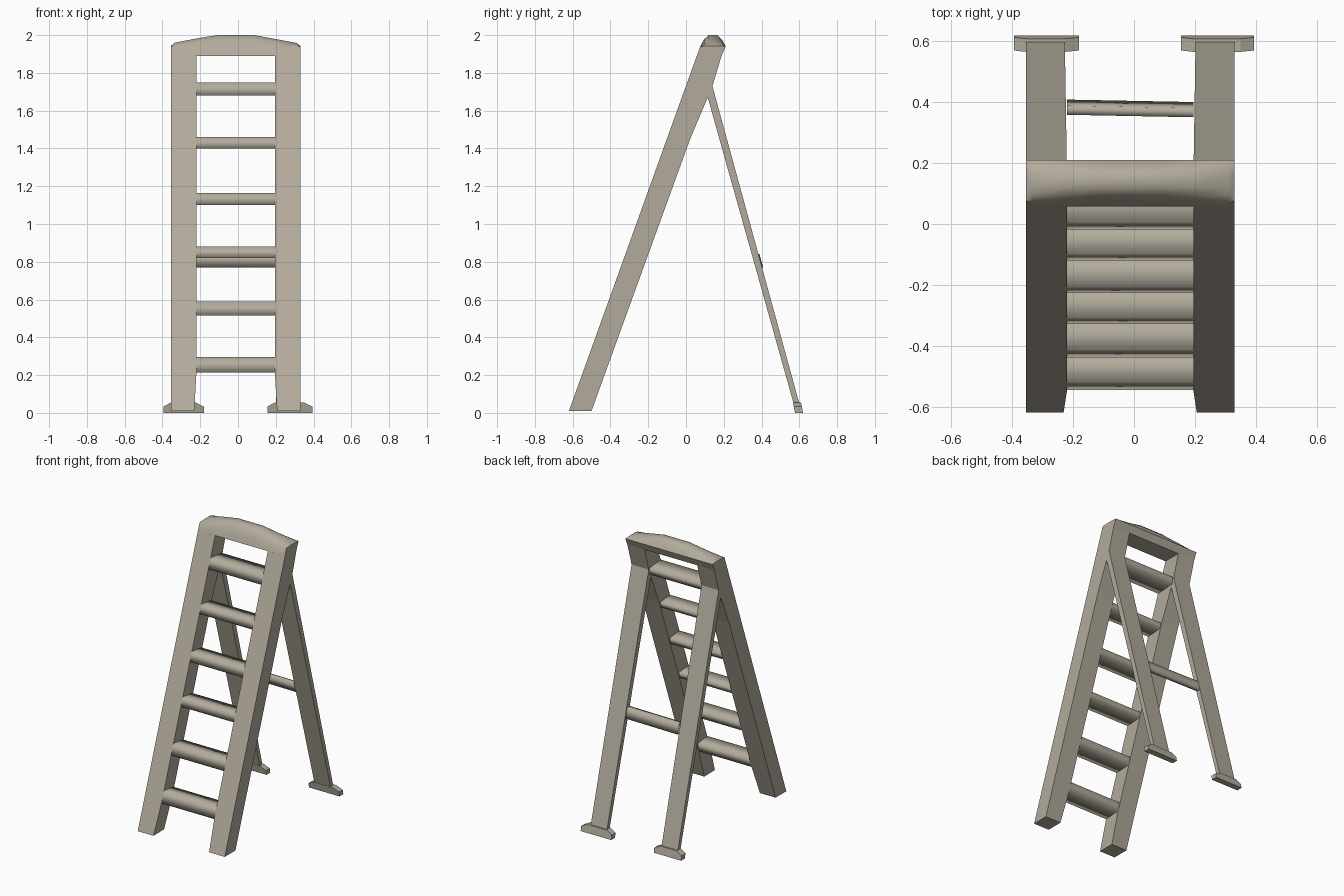
import bpy, bmesh

if "Cube" in bpy.data.objects:
    bpy.data.objects.remove(bpy.data.objects["Cube"])

CX = -0.0125   # centre line of the ladder frame
HALF = 0.3425  # half of its outer width

# warm grey paint
paint = bpy.data.materials.new("warm_grey")
paint.diffuse_color = (0.45, 0.41, 0.335, 1)
paint.use_nodes = True
paint.node_tree.nodes["Principled BSDF"].inputs["Base Color"].default_value = paint.diffuse_color


def loft(name, sections, angle=None, caps=True):
    """Skin a list of equal-length point rings into a solid."""
    bm = bmesh.new()
    rings = [[bm.verts.new(p) for p in s] for s in sections]
    n = len(rings[0])
    for a, b in zip(rings, rings[1:]):
        for i in range(n):
            j = (i + 1) % n
            bm.faces.new((a[i], a[j], b[j], b[i]))
    if caps:
        bm.faces.new(rings[0][::-1])
        bm.faces.new(rings[-1])
    bmesh.ops.recalc_face_normals(bm, faces=bm.faces)
    me = bpy.data.meshes.new(name)
    bm.to_mesh(me)
    bm.free()
    me.materials.append(paint)
    ob = bpy.data.objects.new(name, me)
    bpy.context.collection.objects.link(ob)
    if angle:
        bpy.ops.object.select_all(action='DESELECT')
        ob.select_set(True)
        bpy.context.view_layer.objects.active = ob
        bpy.ops.object.shade_smooth_by_angle(angle=angle)
    return ob


def front_y(z):
    return -0.62 + 0.36 * (z - 0.01)


# rows: front y, front z, back y, back z, inner distance from centre line
rail_rows = [(-0.62, 0.01, -0.50, 0.01, 0.219),
             (front_y(0.215), 0.215, -0.426, 0.215, 0.2075),
             (front_y(1.45), 1.45, 0.022, 1.45, 0.2075),
             (front_y(1.67), 1.67, 0.115, 1.67, 0.2075),
             (front_y(1.73), 1.73, 0.14, 1.73, 0.2075),
             (front_y(1.89), 1.89, 0.188, 1.89, 0.2075)]
leg_rows = [(0.578, 0.02, 0.608, 0.02, 0.215),
            (0.115, 1.67, 0.14, 1.73, 0.2075)]


def upright(name, rows, s):
    secs = []
    for fy, fz, by, bz, inner in rows:
        xo, xi = CX + s * HALF, CX + s * inner
        secs.append([(xo, fy, fz), (xi, fy, fz), (xi, by, bz), (xo, by, bz)])
    loft(name, secs)


# front rails, rear legs and feet
for side, s, f0, f1 in (("left", -1, -0.395, -0.18), ("right", 1, 0.155, 0.395)):
    upright("front_rail_" + side, rail_rows, s)
    upright("rear_leg_" + side, leg_rows, s)
    foot = [(f0, 0), (f1, 0), (f1, 0.033), (f1 - 0.045, 0.055),
            (f0 + 0.04, 0.055), (f0, 0.033)]
    loft("foot_" + side, [[(x, y - 0.2 * z, z) for x, z in foot]
                          for y in (0.577, 0.62)])

# rungs, flush with the front of the rails, softly shaded all round
X0, X1 = CX - 0.2075, CX + 0.2075
for i, (z0, z1) in enumerate([(0.215, 0.295), (0.515, 0.59), (0.82, 0.88),
                              (1.10, 1.165), (1.40, 1.46), (1.68, 1.75)]):
    yb = front_y((z0 + z1) / 2) + (0.14 if i == 5 else 0.12)
    prof = [(front_y(z0), z0), (front_y(z1), z1),
            (yb, z1 - 0.013), (yb - 0.01, z0 + 0.008)]
    loft(f"rung_{i + 1}", [[(x, y, z) for y, z in prof] for x in (X0, X1)],
         angle=3.0, caps=False)

# rear crossbar, slightly skewed
bar = [(0.372, 0.77), (0.405, 0.77), (0.385, 0.84), (0.355, 0.84)]
loft("rear_crossbar", [[(x, y + d, z) for y, z in bar]
                       for x, d in ((X0, 0.004), (X1, -0.004))],
     angle=3.0, caps=False)

# domed top cap: section height grows from the ends to the middle
cap = [(0.057, None), (0.075, 0.0), (0.095, 0.62), (0.12, 1.0),
       (0.165, 1.0), (0.19, 0.62), (0.21, 0.0), (0.188, None)]
stations = [(-0.355, 0.003), (-0.335, 0.02), (-0.22, 0.042), (-0.11, 0.06),
            (0.085, 0.06), (0.195, 0.04), (0.31, 0.018), (0.33, 0.003)]
loft("top_cap", [[(x, y, 1.89 if t is None else 1.94 + h * t) for y, t in cap]
                 for x, h in stations], angle=0.7)
